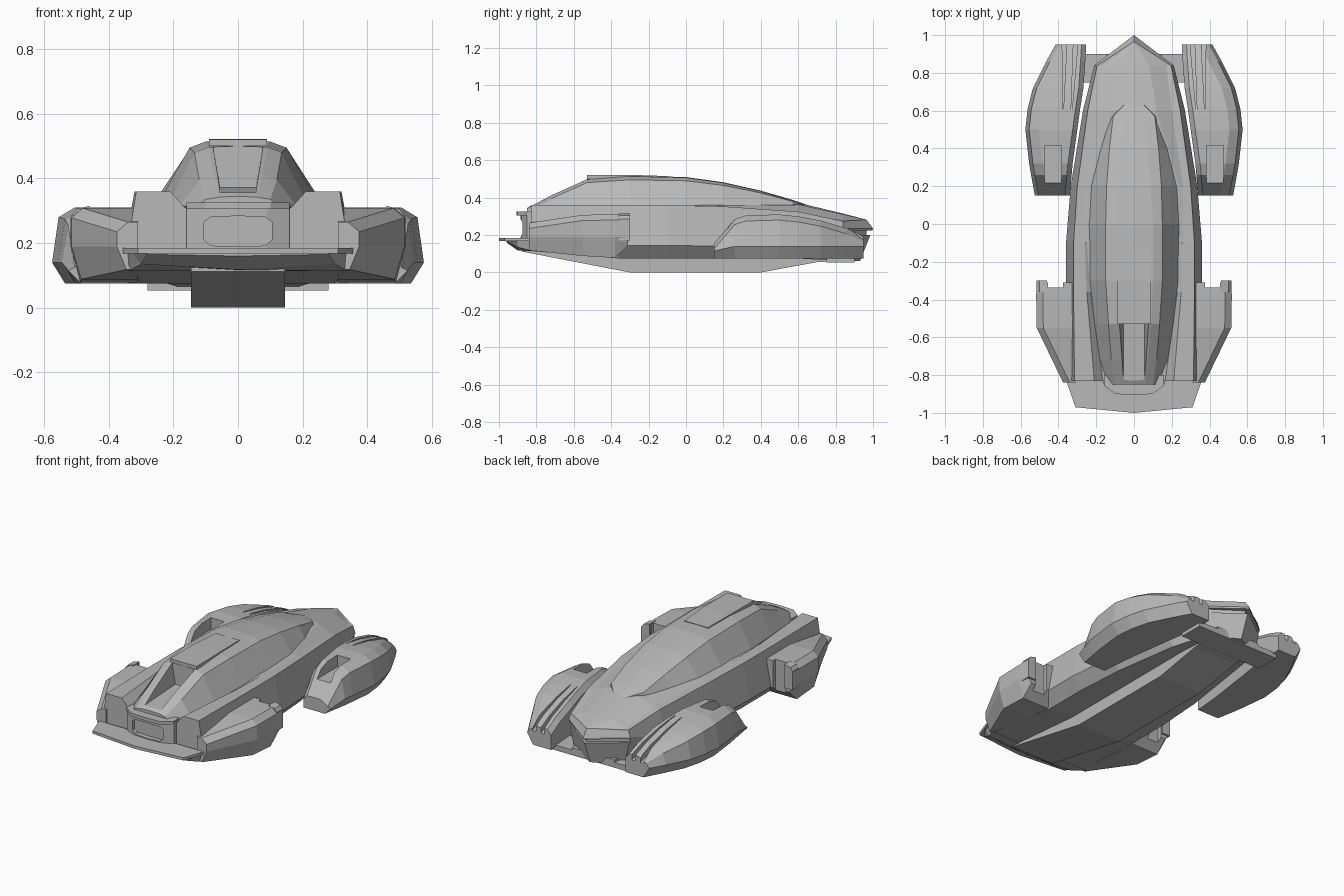
import bpy, bmesh, math

if "Cube" in bpy.data.objects:
    bpy.data.objects.remove(bpy.data.objects["Cube"])

grey = bpy.data.materials.new("hull_grey")
grey.diffuse_color = (0.48, 0.48, 0.48, 1)
grey.use_nodes = True
grey.node_tree.nodes["Principled BSDF"].inputs["Base Color"].default_value = grey.diffuse_color


def loft(name, rings, cap_end=True):
    """Skin closed rings of (x, y, z) points, capping the ends."""
    bm = bmesh.new()
    vs = [[bm.verts.new(p) for p in r] for r in rings]
    n = len(rings[0])
    for a, b in zip(vs, vs[1:]):
        for i in range(n):
            j = (i + 1) % n
            bm.faces.new((a[i], a[j], b[j], b[i]))
    bm.faces.new(vs[0])
    if cap_end:
        bm.faces.new(vs[-1])
    bmesh.ops.remove_doubles(bm, verts=bm.verts, dist=1e-5)
    bmesh.ops.recalc_face_normals(bm, faces=bm.faces)
    me = bpy.data.meshes.new(name)
    bm.to_mesh(me)
    bm.free()
    me.materials.append(grey)
    ob = bpy.data.objects.new(name, me)
    bpy.context.collection.objects.link(ob)
    return ob


def both(half):
    """Mirror a half ring that starts and ends on x = 0."""
    return half + [(-x, y, z) for x, y, z in half[-2:0:-1]]


def section(y, pts):
    return [(x, y, z) for x, z in pts]


def plan(name, half, z0, z1):
    """Symmetric plan outline raised from z0 to z1."""
    return loft(name, [both([(x, y, z) for x, y in half]) for z in (z0, z1)])


def box(name, x0, x1, y0, y1, z0, z1):
    pts = [(x0, z0), (x1, z0), (x1, z1), (x0, z1)]
    return loft(name, [section(y0, pts), section(y1, pts)])


def cut(ob, cutter):
    cutter.hide_render = True
    m = ob.modifiers.new("cut", 'BOOLEAN')
    m.operation, m.solver, m.object = 'DIFFERENCE', 'EXACT', cutter
    bpy.context.view_layer.objects.active = ob
    bpy.ops.object.modifier_apply(modifier=m.name)
    bpy.data.objects.remove(cutter)


def mirror(ob):
    ob.modifiers.new("mirror", 'MIRROR')


# Main hull with raised shoulder rails and a pointed tail
rows = [  # y, zc, xi, zi, xq, xr, zr, xw, zl, xb, zb
    (-.83, .33, .165, .31, .21, .315, .36, .345, .17, .33, .115),
    (-.36, .36, .23, .345, .25, .32, .36, .36, .145, .30, .075),
    (-.1, .36, .25, .358, .26, .32, .36, .36, .145, .30, .075),
    (.2, .36, .24, .36, .26, .30, .353, .335, .14, .28, .075),
    (.6, .372, .12, .362, .20, .245, .325, .27, .16, .22, .075),
    (.84, .315, .08, .31, .17, .195, .275, .21, .235, .17, .06)]
rings = []
for y, zc, xi, zi, xq, xr, zr, xw, zl, xb, zb in rows:
    rings.append(both(section(y, [(0, zc), (xi, zi), (xq, zr), (xr, zr),
                                  (xw, zl), (xb, zb), (0, zb)])))
tip = [(0, .965, .282)] * 4 + [(0, 1.0, .235)] + [(0, .93, .06)] * 2
rings.append(both(tip))
hull = loft("hull", rings, cap_end=False)
cut(hull, plan("tail_slot_cutter", [(0, .965), (.19, .835), (.3, .835),
                                    (.3, 1.1), (0, 1.1)], .2, .225))

# Canopy with open scoop at the front
rows = [  # y, zt, x1, x2, z2, xb, zb
    (-.85, .345, .06, .10, .335, .155, .29),
    (-.72, .415, .075, .12, .395, .185, .31),
    (-.53, .50, .09, .135, .48, .21, .33),
    (-.3, .517, .10, .15, .495, .24, .335),
    (0, .51, .10, .15, .49, .25, .34),
    (.2, .482, .09, .145, .465, .24, .34),
    (.4, .437, .07, .13, .425, .19, .34),
    (.57, .388, .05, .11, .38, .12, .34),
    (.67, .354, .01, .015, .35, .02, .33)]
canopy = loft("canopy", [
    both(section(y, [(0, zt), (x1, zt - .003), (x2, z2), (xb, zb), (0, zb)]))
    for y, zt, x1, x2, z2, xb, zb in rows])
scoop = [section(y, [(-.055, z), (.055, z), (.095, .6), (-.095, .6)])
         for y, z in ((-.9, .352), (-.53, .372))]
cut(canopy, loft("scoop_cutter", scoop))
loft("scoop_lip", [section(y, [(-x, z - .02), (x, z - .02), (x, z), (-x, z)])
                   for y, x, z in ((-.53, .09, .52), (-.3, .09, .522), (-.1, .08, .515))])

# Rear pods: rounded nacelles with a pocket and two tapering grooves
rows = [  # y, xi, xo, zt
    (.15, .34, .525, .155), (.26, .33, .545, .285), (.32, .325, .555, .305),
    (.5, .30, .575, .31), (.61, .285, .563, .298), (.72, .268, .535, .277),
    (.86, .258, .465, .236), (.95, .253, .415, .195)]
rear_pod = loft("rear_pod", [
    section(y, [(xi, .075), (xi, zt - .03), (xi + .025, zt), (xo - .07, zt),
                (xo - .02, zt - .03), (xo, min(.14, zt - .04)), (xo - .04, .075)])
    for y, xi, xo, zt in rows])
cut(rear_pod, box("pocket_cutter", .385, .475, .1, .415, .235, .5))
for xa, xb, w in ((.33, .295, .025), (.375, .355, .025)):
    groove = [section(y, [(x, z), (x + d, z), (x + d, .5), (x, .5)])
              for y, x, d, z in ((.58, xa, .004, .3), (.98, xb, w, .15))]
    cut(rear_pod, loft("groove_cutter", groove))
mirror(rear_pod)

# Front pods: angular blocks with an open intake at the back
rows = [  # y, xo, zb, zt
    (-.31, .515, .145, .31), (-.38, .518, .078, .31),
    (-.55, .515, .088, .308), (-.84, .375, .118, .265)]
front_pod = loft("front_pod", [
    section(y, [(.31, zb), (.31, zt), (xo - .035, zt), (xo, zt - .03),
                (xo, .19), (xo - .03, zb)])
    for y, xo, zb, zt in rows])
cut(front_pod, box("intake_cutter", .375, .455, -.335, -.2, .12, .5))
mirror(front_pod)
fin = loft("front_pod_fin", [section(y, [(.46, .17), (.515, .17), (.515, .285), (.5, .305), (.46, .315)])
                             for y in (-.36, -.3)])
mirror(fin)

# Keel and under plates
side = [(-.88, .112), (-.3, 0), (.4, 0), (.7, .055), (.9, .065), (.9, .1), (-.88, .13)]
loft("keel", [[(x, y, z) for y, z in side] for x in (-.145, .145)])
box("tail_skid", -.28, .28, .75, .9, .053, .085)

# Front splitter plate and chin beneath it
plan("front_splitter", [(0, -1.0), (.31, -.97), (.355, -.84), (0, -.84)], .168, .185)
loft("chin", [
    both(section(-.82, [(0, .18), (.345, .18), (.34, .113), (0, .113)])),
    both(section(-.9, [(0, .18), (.33, .175), (.30, .135), (0, .118)])),
    both(section(-.96, [(0, .175), (.29, .172), (.28, .165), (0, .16)]))])

# Front block with octagonal recess and a small brow above
block = plan("front_block", [(0, -.885), (.09, -.88), (.16, -.85), (.165, -.78), (0, -.78)], .17, .315)
octagon = [(.105, .21), (.105, .265), (.085, .28), (0, .284)]
octagon = [(0, .19), (.085, .192)] + octagon
cut(block, loft("recess_cutter", [both(section(y, octagon)) for y in (-.95, -.855)]))
plan("front_brow", [(0, -.905), (.1, -.9), (.16, -.855), (.16, -.8), (0, -.8)], .305, .325)
